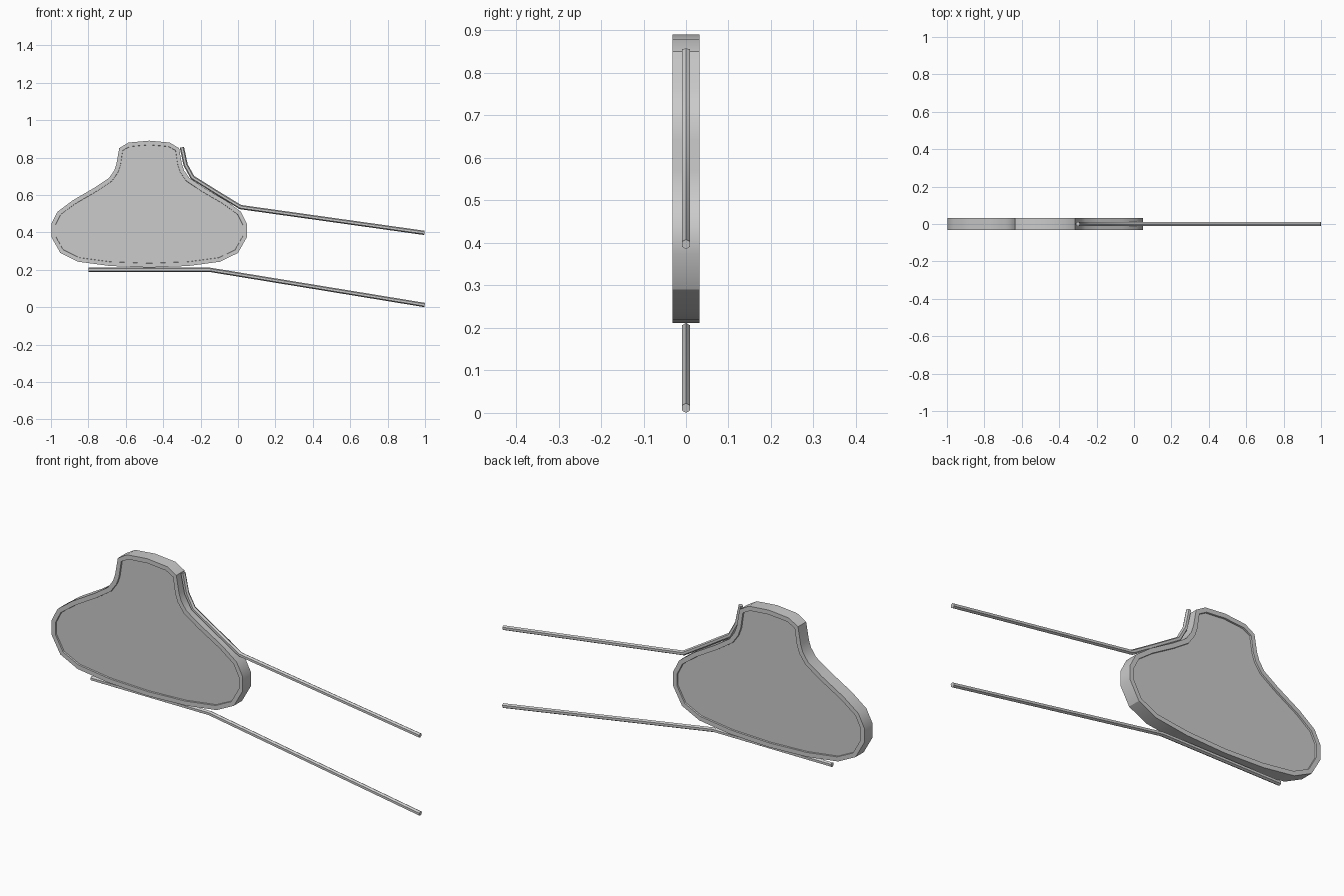
import bpy, bmesh, math
from mathutils import Vector

cube = bpy.data.objects.get("Cube")
if cube:
    bpy.data.objects.remove(cube)

grey = bpy.data.materials.new("plain grey")
grey.use_nodes = True
COLOUR = (0.6, 0.6, 0.6, 1)
grey.diffuse_color = COLOUR
grey.node_tree.nodes["Principled BSDF"].inputs["Base Color"].default_value = COLOUR


def finish(name, bm, angle):
    bmesh.ops.recalc_face_normals(bm, faces=bm.faces)
    mesh = bpy.data.meshes.new(name)
    bm.to_mesh(mesh)
    bm.free()
    mesh.materials.append(grey)
    obj = bpy.data.objects.new(name, mesh)
    bpy.context.collection.objects.link(obj)
    bpy.ops.object.select_all(action='DESELECT')
    obj.select_set(True)
    bpy.context.view_layer.objects.active = obj
    bpy.ops.object.shade_smooth_by_angle(angle=math.radians(angle))
    return obj


# Bell-shaped plate: half outline mirrored about its centre line
CENTRE, HALF_DEPTH = -0.475, 0.032
half = [(0, 0.89), (0.11, 0.88), (0.16, 0.85), (0.175, 0.765), (0.187, 0.73),
        (0.215, 0.69), (0.29, 0.64), (0.41, 0.57), (0.49, 0.51), (0.523, 0.445),
        (0.523, 0.375), (0.475, 0.29), (0.38, 0.243), (0.21, 0.22), (0, 0.212)]
outline = half + [(-x, z) for x, z in half[-2:0:-1]]
bm = bmesh.new()
front = bm.faces.new([bm.verts.new((CENTRE + x, -HALF_DEPTH, z)) for x, z in outline])
back = bmesh.ops.extrude_face_region(bm, geom=[front], use_keep_orig=True)
bmesh.ops.translate(bm, vec=(0, 2 * HALF_DEPTH, 0),
                    verts=[v for v in back["geom"] if isinstance(v, bmesh.types.BMVert)])
bmesh.ops.recalc_face_normals(bm, faces=bm.faces)
# Raised rim around a shallow recess on both faces
for face in [f for f in bm.faces if len(f.verts) > 4]:
    bmesh.ops.inset_region(bm, faces=[face], thickness=0.022)
    bmesh.ops.inset_region(bm, faces=[face], thickness=0.001, depth=-0.008)
finish("plate", bm, 30)


# Hexagonal rods swept along a path in the xz plane with mitred joints
def rod(name, path, radius=0.0115):
    pts = [Vector((x, 0, z)) for x, z in path]
    bm = bmesh.new()
    rings = []
    for i, p in enumerate(pts):
        before = (p - pts[i - 1]).normalized() if i else None
        after = (pts[i + 1] - p).normalized() if i < len(pts) - 1 else None
        along = ((before or after) + (after or before)).normalized()
        normal = Vector((-along.z, 0, along.x))
        stretch = 1 / along.dot(before or after)
        rings.append([bm.verts.new(p + normal * (radius * stretch * math.cos(k * math.pi / 3))
                                   + Vector((0, radius * math.sin(k * math.pi / 3), 0)))
                      for k in range(6)])
    for a, b in zip(rings, rings[1:]):
        for k in range(6):
            n = (k + 1) % 6
            bm.faces.new((a[k], a[n], b[n], b[k]))
    bm.faces.new(rings[0])
    bm.faces.new(rings[-1])
    finish(name, bm, 30)


rod("upper_rod", [(-0.30, 0.855), (-0.28, 0.76), (-0.243, 0.693),
                  (-0.11, 0.61), (0.013, 0.535), (0.997, 0.397)])
rod("lower_rod", [(-0.80, 0.20), (-0.153, 0.20), (0.998, 0.0115)])
